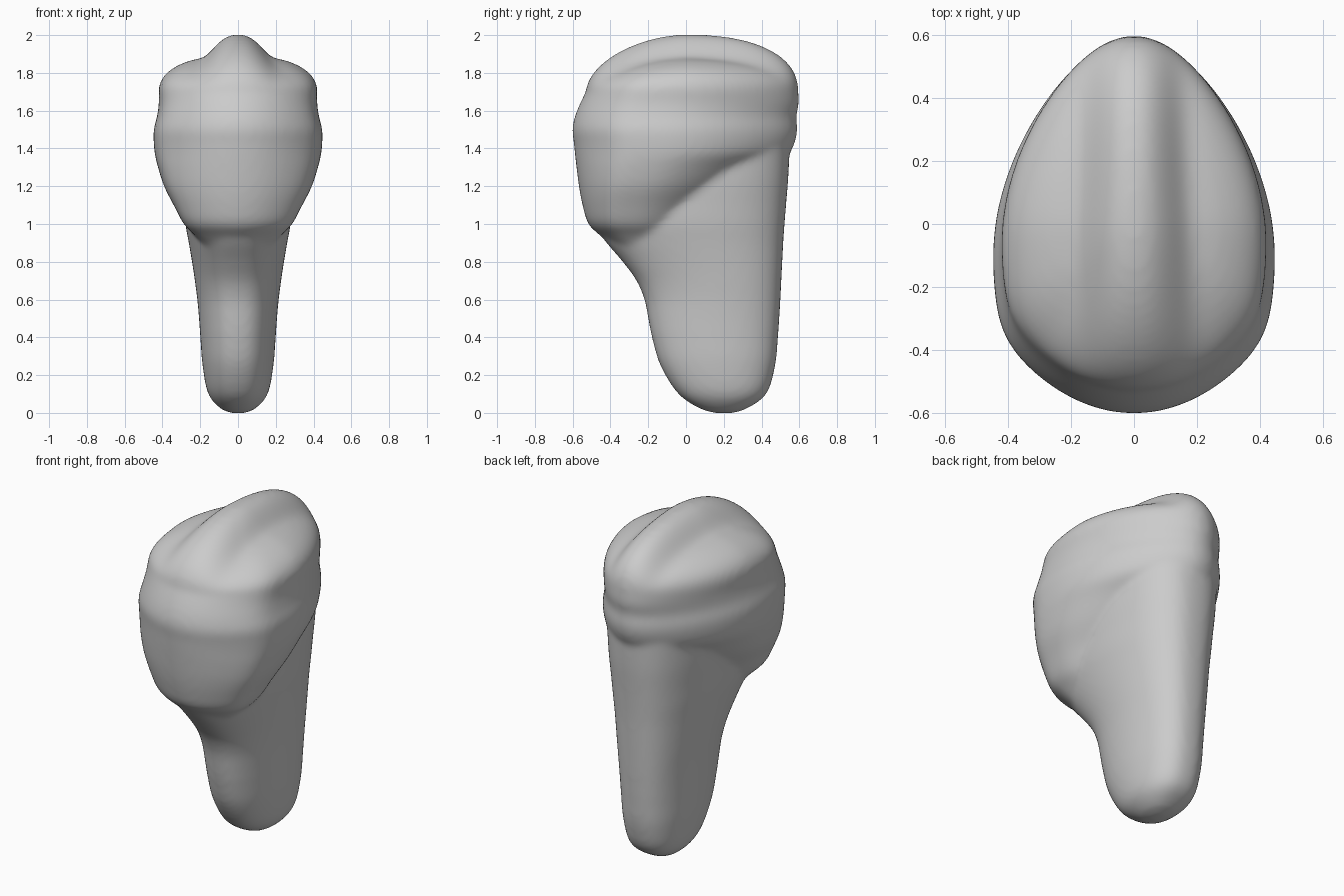
import bpy, bmesh, math

if "Cube" in bpy.data.objects:
    bpy.data.objects.remove(bpy.data.objects["Cube"])

SIDES = 72

def smooth_rows(rows, sub=5):
    # Catmull-Rom interpolation of profile rows
    out = []
    for i in range(len(rows) - 1):
        a, b, c, d = (rows[max(0, min(len(rows) - 1, i + k))] for k in (-1, 0, 1, 2))
        for j in range(sub):
            t = j / sub
            out.append([0.5 * (2 * q + (r - p) * t + (2 * p - 5 * q + 4 * r - s) * t * t
                               + (3 * q - p - 3 * r + s) * t ** 3)
                        for p, q, r, s in zip(a, b, c, d)])
    return out + [list(rows[-1])]

def ring(row, power, skew, bow, mean, corner):
    # egg-shaped slice: z, front y, back y, half width
    z, y0, y1, w = row
    pts = []
    for k in range(SIDES):
        a = 2 * math.pi * k / SIDES
        c, s = math.cos(a), math.sin(a)
        swell = mean + skew * c + bow * c * c + corner * math.exp(-((c - .65) / .25) ** 2)
        x = w * math.copysign(abs(s) ** power, s) * swell
        pts.append((x, (y0 + y1) / 2 - c * (y1 - y0) / 2, z))
    return pts

def loft(bm, rings):
    vs = [[bm.verts.new(p) for p in r] for r in rings]
    for a, b in zip(vs, vs[1:]):
        for k in range(SIDES):
            n = (k + 1) % SIDES
            bm.faces.new((a[k], a[n], b[n], b[k]))
    bm.faces.new(vs[0][::-1])
    bm.faces.new(vs[-1])

bm = bmesh.new()

# root, flaring forward into the neck of the crown
root = [(-.003, .17, .23, .02), (.02, .08, .315, .088), (.1, -.04, .425, .157),
        (.25, -.135, .472, .187), (.4, -.18, .487, .199), (.5, -.2, .494, .206),
        (.6, -.22, .5, .215), (.7, -.262, .505, .228), (.8, -.335, .51, .243),
        (.9, -.42, .515, .26), (1.0, -.49, .522, .278), (1.1, -.5, .53, .287),
        (1.25, -.45, .542, .296), (1.45, -.3, .55, .29)]
loft(bm, [ring(r, .8, -.06, 0, 1, 0) for r in smooth_rows(root)])

# crown sides, with the lower edge rising towards the back
crown = [(.88, -.385, .0, .18), (.94, -.455, .04, .235), (1.0, -.517, .09, .295),
         (1.1, -.548, .18, .35), (1.2, -.567, .3, .402), (1.3, -.58, .43, .435),
         (1.37, -.588, .54, .452), (1.43, -.594, .576, .458), (1.5, -.602, .59, .458),
         (1.57, -.588, .585, .44), (1.64, -.56, .598, .43), (1.7, -.53, .595, .432)]
rings = [ring(r, 1, .17, -.06, .96, .065) for r in smooth_rows(crown)]

# chewing surface: central ridge, two grooves, two side lobes
def top_height(x, y):
    ax = abs(x) * (1 + .3 * y)
    return (1.895 + .108 * math.exp(-(ax / .145) ** 2.5)
            - .018 * math.exp(-((ax - .175) / .05) ** 2))

rim = rings[-1]
for i in range(1, 30):
    s = math.cos(i / 30 * math.pi / 2)
    row = []
    for x, y, _ in rim:
        n = 2.3 - .5 * max(0, min(1, -y / .4))
        rise = (1 - s ** n) ** (1 / n)
        row.append((x * s, y * s, 1.7 + (top_height(x * s, y * s) - 1.7) * rise))
    rings.append(row)
loft(bm, rings)

bmesh.ops.recalc_face_normals(bm, faces=bm.faces)
mesh = bpy.data.meshes.new("tooth")
bm.to_mesh(mesh)
bm.free()
tooth = bpy.data.objects.new("tooth", mesh)
bpy.context.collection.objects.link(tooth)

# fuse root and crown into one soft surface
rem = tooth.modifiers.new("fuse", 'REMESH')
rem.mode = 'VOXEL'
rem.voxel_size = 0.016
rem.use_smooth_shade = True
sm = tooth.modifiers.new("soften", 'SMOOTH')
sm.factor = 0.5
sm.iterations = 12

mat = bpy.data.materials.new("plain light grey")
mat.diffuse_color = (0.6, 0.6, 0.6, 1)
mat.use_nodes = True
mat.node_tree.nodes["Principled BSDF"].inputs["Base Color"].default_value = mat.diffuse_color
mesh.materials.append(mat)
for p in mesh.polygons:
    p.use_smooth = True
